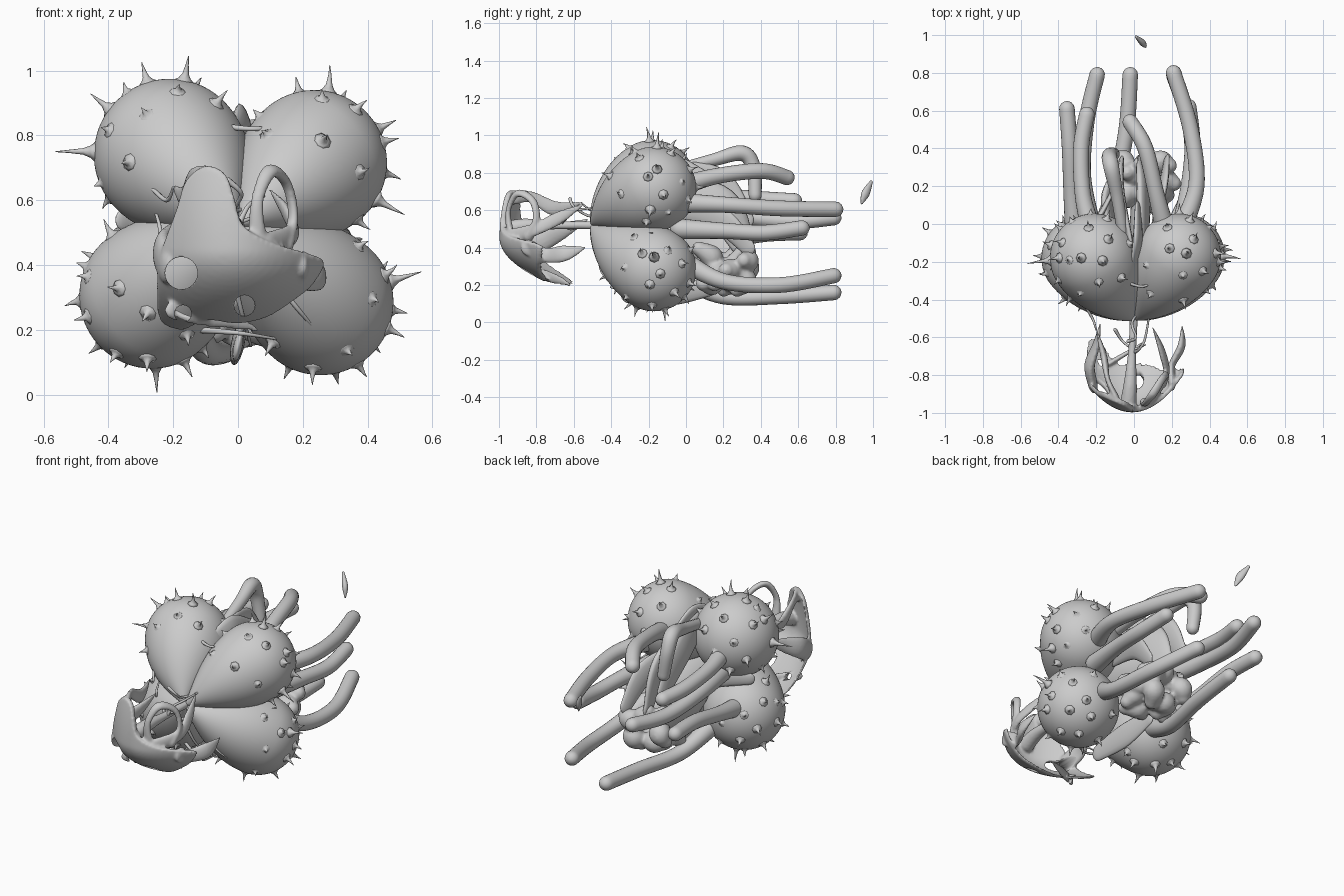
import bpy, bmesh, math, random
from mathutils import Vector as V

if "Cube" in bpy.data.objects:
    bpy.data.objects.remove(bpy.data.objects["Cube"])
random.seed(4)


def finish(name, bm):
    bmesh.ops.recalc_face_normals(bm, faces=bm.faces)
    me = bpy.data.meshes.new(name)
    bm.to_mesh(me)
    bm.free()
    for p in me.polygons:
        p.use_smooth = True
    ob = bpy.data.objects.new(name, me)
    bpy.context.collection.objects.link(ob)
    return ob


def spline(pts, n=8, closed=False):
    """Catmull-Rom samples through the points."""
    pts = [V(p) for p in pts]
    m, out = len(pts), []
    for i in range(m if closed else m - 1):
        g = lambda k: pts[k % m] if closed else pts[min(max(k, 0), m - 1)]
        a, b, c, d = g(i - 1), g(i), g(i + 1), g(i + 2)
        for j in range(n):
            t = j / n
            out.append(0.5 * (2 * b + (c - a) * t + (2 * a - 5 * b + 4 * c - d) * t * t
                              + (3 * b - a - 3 * c + d) * t ** 3))
    return out if closed else out + [pts[-1]]


def skin(bm, rings):
    vs = [[bm.verts.new(p) for p in r] for r in rings]
    n = len(vs[0])
    for a, b in zip(vs, vs[1:]):
        for i in range(n):
            bm.faces.new((a[i], a[(i + 1) % n], b[(i + 1) % n], b[i]))
    bm.faces.new(vs[0][::-1])
    bm.faces.new(vs[-1])


def sweep(bm, pts, radii, flat=1.0, side=(0, 0, 1), seg=14, n=8):
    """Round-ended tube along a smooth path; flat squashes it across 'side'."""
    path = spline(pts, n)
    rr = [r[0] for r in spline([(r, 0, 0) for r in radii], n)]
    tan = [(path[min(i + 1, len(path) - 1)] - path[max(i - 1, 0)]).normalized() for i in range(len(path))]
    data = [(p, t, max(r, 0.001)) for p, t, r in zip(path, tan, rr)]
    cap = [(math.sin(a), math.cos(a)) for a in (0.4, 0.8, 1.2, 1.5)]
    p, t, r = data[0]
    start = [(p - t * r * s, t, r * c) for s, c in reversed(cap)]
    p, t, r = data[-1]
    end = [(p + t * r * s, t, r * c) for s, c in cap]
    rings, u = [], V(side)
    for p, t, r in start + data + end:
        u = (u - t * u.dot(t)).normalized()
        w = t.cross(u)
        rings.append([p + r * (u * math.cos(a) + w * math.sin(a) * flat)
                      for a in (2 * math.pi * k / seg for k in range(seg))])
    skin(bm, rings)


def tube(name, pts, radii, **kw):
    bm = bmesh.new()
    sweep(bm, pts, radii, **kw)
    return finish(name, bm)


def fuse(ob, size, smooth):
    """Melt overlapping pieces into one soft surface."""
    mod = ob.modifiers.new("merge", "REMESH")
    mod.mode, mod.voxel_size, mod.use_smooth_shade = "VOXEL", size, True
    ob.modifiers.new("soften", "SMOOTH").iterations = smooth


# Four pear-shaped bulbs meeting at one apex, with flared thorns
APEX = V((0.0, -0.51, 0.52))
HUB = V((0, -0.18, 0.51))


def bulb(name, c, R, long_spikes):
    c = V(c)
    axis = APEX - c
    L = axis.length
    axis.normalize()
    out = (c - HUB).normalized()

    def surf(d):
        t = d.dot(axis)
        if t <= 0:
            return c + d * R
        perp = d - axis * t
        if perp.length > 1e-6:
            perp.normalize()
        # fuller on the outer side, pinched towards the neighbours
        return c + axis * L * t + perp * R * max(0, 1 - t * t) ** (1.15 - .35 * perp.dot(out))
    bm = bmesh.new()
    bmesh.ops.create_icosphere(bm, subdivisions=5, radius=1)
    for v in bm.verts:
        v.co = surf(v.co.normalized())
    dirs = []
    for i in range(38):
        z = 1 - 2 * (i + 0.5) / 38
        s, a = math.sqrt(1 - z * z), i * 2.39996
        d = V((s * math.cos(a), s * math.sin(a), z)) + V([random.uniform(-.1, .1) for _ in range(3)])
        d.normalize()
        if d.dot(axis) < 0.45 and d.dot(out) > -0.2:
            dirs.append((d, random.uniform(0.03, 0.06)))
    for tip in long_spikes:
        e = V(tip) - c
        dirs = [q for q in dirs if q[0].dot(e.normalized()) < .96]
        dirs.append((e.normalized(), e.length - R))
    for d, h in dirs:
        p = surf(d) - d * 0.004
        u = d.orthogonal().normalized()
        w = d.cross(u)
        lean = (u * random.uniform(-1, 1) + w * random.uniform(-1, 1)) * 0.012
        skin(bm, [[p + d * h * f + lean * f * f + r * (u * math.cos(k * .785) + w * math.sin(k * .785))
                   for k in range(8)]
                  for f, r in ((0, .032), (.12, .019), (.3, .010), (.65, .005), (1, .001))])
    return finish(name, bm)


bulb("bulb_upper_left", (-.21, -.18, .74), .235, [(-.57, -.2, .755), (-.15, -.2, 1.05), (-.3, -.18, 1.03), (-.46, -.18, .93)])
bulb("bulb_upper_right", (.235, -.17, .715), .225, [(.295, -.15, 1.02), (.49, -.15, .85), (.515, -.2, .55)])
bulb("bulb_lower_left", (-.265, -.18, .305), .225, [(-.25, -.1, .005), (-.54, -.17, .285), (-.14, -.2, .05), (-.5, -.2, .41)])
bulb("bulb_lower_right", (.255, -.17, .285), .225, [(.57, -.17, .38), (.31, -.1, .025), (.14, -.1, .045), (.52, -.2, .18)])

# Long round-ended feelers trailing to the back
feelers = [
    [(.24, -.05, .64), (.33, .2, .63), (.3, .5, .61), (.21, .8, .605)],
    [(.25, -.03, .5), (.29, .2, .49), (.31, .42, .48), (.29, .62, .505)],
    [(.22, -.02, .33), (.3, .2, .22), (.3, .5, .2), (.21, .79, .25)],
    [(-.16, -.02, .24), (-.1, .2, .14), (-.04, .5, .14), (-.02, .79, .16)],
    [(-.22, -.05, .58), (-.27, .25, .57), (-.25, .55, .54), (-.195, .79, .56)],
    [(.17, -.05, .72), (.12, .15, .78), (.06, .4, .81), (-.02, .54, .775)],
    [(-.22, -.05, .7), (-.27, .15, .68), (-.28, .4, .66), (-.25, .58, .65)],
    [(-.31, -.05, .38), (-.33, .15, .42), (-.34, .4, .47), (-.355, .61, .48)],
]
for i, p in enumerate(feelers):
    tube(f"feeler_{i + 1}", p, [.055, .043, .042, .041], seg=20)

# Arched stalk and folded membranes between the bulbs at the back
tube("arched_stalk", [(-.06, -.04, .82), (-.09, .15, .87), (-.12, .3, .905), (-.13, .36, .83), (-.11, .37, .68)],
     [.03, .034, .042, .04, .035])
membranes = [
    ((-.03, -.08, .8), (-.08, .16, .74), (-.07, .31, .55), .09),
    ((.05, -.08, .72), (.05, .18, .62), (.04, .3, .42), .11),
    ((.1, -.05, .6), (.15, .18, .55), (.17, .33, .4), .07),
    ((-.1, -.08, .45), (-.14, .12, .42), (-.08, .28, .36), .1),
    ((0, -.3, .15), (.0, -.08, .16), (.0, .12, .18), .07),
    ((.0, -.2, .81), (.02, -.08, .83), (.02, .08, .78), .07),
    ((-.35, -.1, .54), (-.2, .02, .54), (-.1, .2, .5), .05)]
for i, (a, m, b, w) in enumerate(membranes):
    tube(f"membrane_{i + 1}", [a, m, b], [w * .7, w, w * .6], flat=.3, side=(.2 * (-1) ** i, .1, 1))

# Lumpy folded mass low at the back
bm = bmesh.new()
for i in range(13):
    a = i * 0.7
    c = V((.05 + .11 * math.cos(a * 2.1), .2 + .1 * math.sin(a * 1.3), .28 + .08 * math.sin(a * 2.1)))
    e = V((math.cos(a * 3), .5 * math.sin(a * 2) + .3, math.sin(a * 3))) * .05
    sweep(bm, [c - e, c + V((0, .035, 0)), c + e], [.04, .062, .042])
fuse(finish("folded_mass", bm), .01, 5)

# Mask: curved star-shaped shell, open at the back
outline = spline([(x, z, 0) for x, z in (
    (-.1, .705), (-.16, .66), (-.19, .57), (-.24, .43), (-.25, .33), (-.24, .23), (-.17, .2), (-.1, .23),
    (0, .22), (.09, .24), (.17, .29), (.23, .34), (.265, .41), (.2, .44), (.13, .46), (.06, .49),
    (.01, .53), (-.01, .6), (-.04, .68))], 5, closed=True)


def depth(x, z):
    return -.985 + 2.6 * (x + .01) ** 2 + (4.5 * (.45 - z) ** 2 if z < .45 else .5 * (z - .45) ** 2)


def shell_ring(f, back):
    flat = [(-.04 + f * (p.x + .04), .42 + f * (p.y - .42)) for p in outline]
    return [(x, depth(x, z) + back, z) for x, z in flat]


bm = bmesh.new()
steps = [k / 12 for k in range(1, 13)]
skin(bm, [shell_ring(f, -.012) for f in steps] + [shell_ring(f, .018) for f in reversed(steps)])

# Prongs sweeping back from the mask, the ring at its upper right, and the stalk
for p, r in (
    ([(-.22, -.84, .4), (-.235, -.75, .45), (-.2, -.64, .5), (-.18, -.53, .55)], [.06, .06, .04, .008]),
    ([(.2, -.84, .4), (.2, -.75, .36), (.25, -.65, .37), (.255, -.54, .4)], [.045, .04, .045, .008]),
    ([(.1, -.92, .46), (.17, -.8, .5), (.15, -.68, .56), (.1, -.55, .63)], [.045, .035, .035, .008]),
    ([(-.1, -.91, .67), (-.14, -.82, .67), (-.16, -.7, .61), (-.2, -.56, .64)], [.04, .03, .04, .008]),
    ([(-.2, -.78, .26), (-.1, -.72, .24), (.0, -.66, .22), (.06, -.62, .2)], [.03, .03, .02, .008]),
):
    sweep(bm, p, r, flat=.45)
sweep(bm, [(.06, -.94, .48), (.06, -.95, .6), (.1, -.9, .69), (.15, -.82, .65), (.17, -.8, .55), (.15, -.84, .46)],
      [.03, .02, .025, .022, .022, .03], flat=.7, side=(1, 0, 0))
sweep(bm, [(-.03, -.95, .5), (-.02, -.85, .52), (-.01, -.68, .52), (0, -.48, .52)], [.045, .036, .022, .022])
mask = finish("mask_shell", bm)
fuse(mask, .0075, 4)

# Holes through the mask front
for i, (x, z, r) in enumerate(((-.175, .375, .05), (.02, .275, .032), (-.17, .25, .026))):
    bm = bmesh.new()
    skin(bm, [[(x + r * math.cos(a * .2618), y, z + r * math.sin(a * .2618)) for a in range(24)] for y in (-1.2, -.72)])
    cut = finish(f"hole_cutter_{i + 1}", bm)
    cut.hide_render = True
    cut.hide_set(True)
    bo = mask.modifiers.new("hole", "BOOLEAN")
    bo.object, bo.operation, bo.solver = cut, "DIFFERENCE", "EXACT"

# Thin tendrils between the mask and the bulbs
wires = [
    [(-.33, -.34, .69), (-.27, -.42, .64), (-.22, -.5, .6), (-.2, -.56, .64)],
    [(-.26, -.36, .42), (-.24, -.44, .5), (-.26, -.36, .58)],
    [(-.06, -.3, .83), (.05, -.33, .82), (.15, -.27, .83)],
    [(-.03, -.62, .66), (.01, -.6, .62), (-.01, -.52, .57), (.05, -.44, .58)],
    [(0, -.68, .52), (.03, -.66, .58), (.06, -.6, .6), (.09, -.42, .62)],
    [(.1, -.46, .38), (.18, -.45, .27), (.27, -.36, .17)],
    [(-.13, -.33, .2), (0, -.4, .19), (.13, -.33, .17)],
    [(-.03, -.48, .42), (.01, -.42, .26), (.04, -.3, .15)],
    [(.15, -.38, .49), (.28, -.28, .48), (.38, -.18, .48)],
    [(-.1, -.56, .52), (-.06, -.62, .5), (0, -.66, .53), (.06, -.64, .55)],
]
for i, p in enumerate(wires):
    tube(f"tendril_{i + 1}", p, [.01] + [.007] * (len(p) - 2) + [.004], seg=8)

# Loose flake floating at the back
tube("loose_flake", [(.06, .94, .64), (.045, .96, .69), (.012, .99, .75)], [.008, .024, .01], flat=.7)
